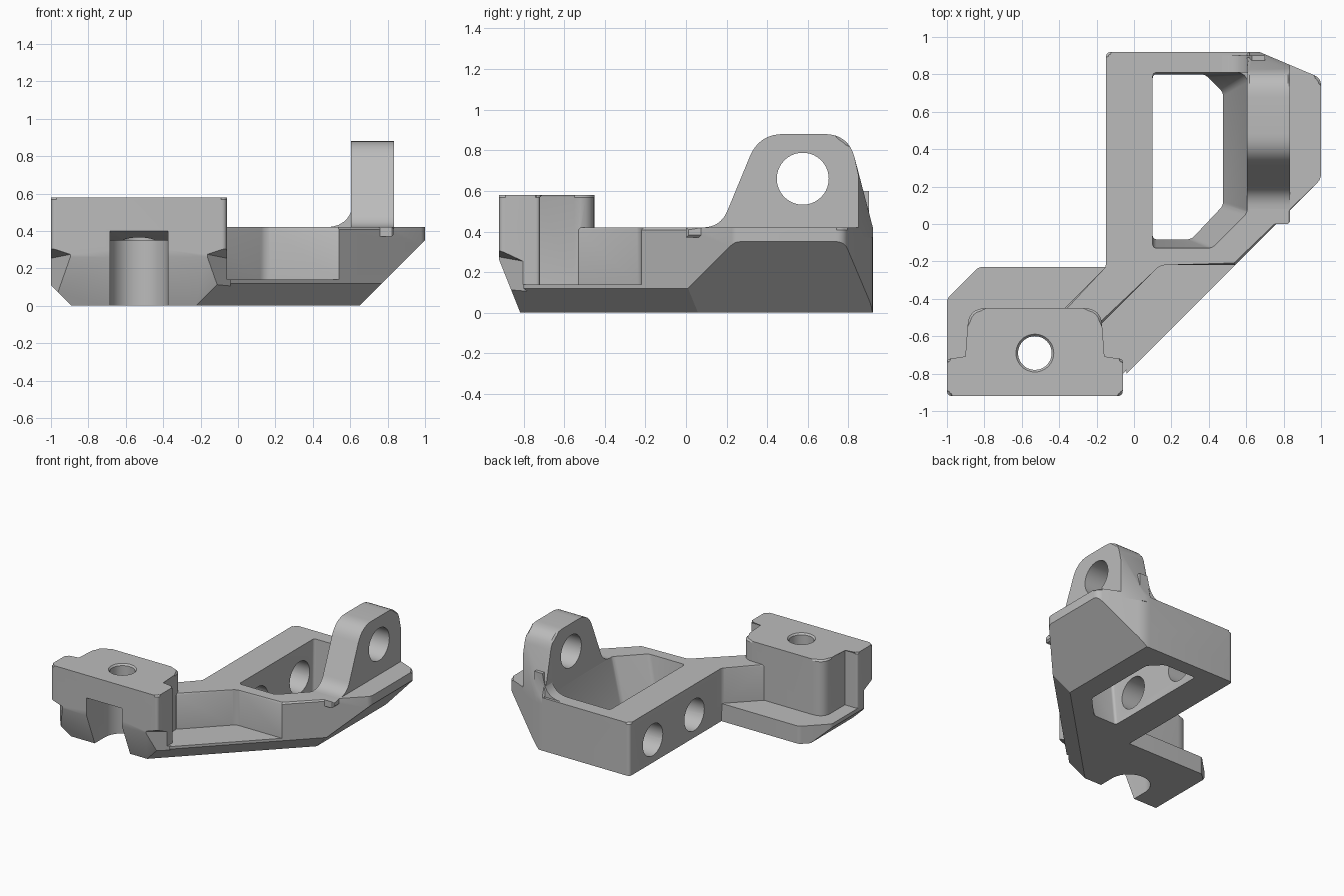
import bpy, bmesh, math
from mathutils import Vector

old = bpy.data.objects.get("Cube")
if old:
    bpy.data.objects.remove(old, do_unlink=True)

grey = bpy.data.materials.new("mid_grey")
grey.use_nodes = True
grey.diffuse_color = (0.5, 0.5, 0.5, 1)
grey.node_tree.nodes["Principled BSDF"].inputs["Base Color"].default_value = (0.5, 0.5, 0.5, 1)


def rounded(corners, steps=6):
    """Outline from (u, v[, radius]) corners, with soft corners where a radius is given."""
    out, n = [], len(corners)
    for i, c in enumerate(corners):
        p = Vector(c[:2])
        if len(c) < 3:
            out.append(p)
            continue
        a = p + (Vector(corners[i - 1][:2]) - p).normalized() * c[2]
        b = p + (Vector(corners[(i + 1) % n][:2]) - p).normalized() * c[2]
        for k in range(steps + 1):
            t = k / steps
            out.append(a * (1 - t) ** 2 + p * 2 * t * (1 - t) + b * t * t)
    return out


def loft(name, low, high, bevel=0, both=False, side_round=0):
    """Solid between two matching 3D loops."""
    bm = bmesh.new()
    a = [bm.verts.new(p) for p in low]
    b = [bm.verts.new(p) for p in high]
    caps = [bm.faces.new(b), bm.faces.new(a[::-1])]
    n = len(a)
    for i in range(n):
        j = (i + 1) % n
        bm.faces.new((a[i], a[j], b[j], b[i]))
    if side_round:
        edges = [bm.edges.get((a[i], b[i])) for i in range(n)]
        bmesh.ops.bevel(bm, geom=edges, offset=side_round, segments=4, profile=0.5, affect='EDGES')
    if bevel:
        edges = set(caps[0].edges) | (set(caps[1].edges) if both else set())
        bmesh.ops.bevel(bm, geom=list(edges), offset=bevel, segments=1, affect='EDGES')
    bmesh.ops.recalc_face_normals(bm, faces=bm.faces)
    mesh = bpy.data.meshes.new(name)
    bm.to_mesh(mesh)
    bm.free()
    mesh.materials.append(grey)
    obj = bpy.data.objects.new(name, mesh)
    bpy.context.collection.objects.link(obj)
    return obj


def prism(name, outline, lo, hi, axis='z', **kw):
    place = {'x': lambda p, d: (d, p[0], p[1]),
             'y': lambda p, d: (p[0], d, p[1]),
             'z': lambda p, d: (p[0], p[1], d)}[axis]
    return loft(name, [place(p, lo) for p in outline], [place(p, hi) for p in outline], **kw)


def circle(u, v, r, n=40):
    return [(u + r * math.cos(math.tau * i / n), v + r * math.sin(math.tau * i / n)) for i in range(n)]


def combine(body, tool, operation):
    mod = body.modifiers.new(operation.lower(), 'BOOLEAN')
    mod.operation, mod.solver, mod.object = operation, 'EXACT', tool
    bpy.context.view_layer.objects.active = body
    bpy.ops.object.modifier_apply(modifier=mod.name)
    bpy.data.objects.remove(tool, do_unlink=True)


def slice_off(body, point, normal):
    """Cut away everything beyond a plane."""
    n = Vector(normal).normalized()
    tool = prism("slice_cutter", [(-2, -2), (2, -2), (2, 2), (-2, 2)], 0, 3)
    tool.rotation_mode = 'QUATERNION'
    tool.rotation_quaternion = n.to_track_quat('Z', 'Y')
    tool.location = point
    bpy.context.view_layer.update()
    combine(body, tool, 'DIFFERENCE')


# Low base plate
body = prism("bracket_body", rounded([
    (-1, -0.92), (-0.06, -0.92), (-0.06, -0.82), (1, 0.24, 0.03), (1, 0.78, 0.04),
    (0.67, 0.92, 0.05), (-0.15, 0.92, 0.03), (-0.15, -0.23), (-0.83, -0.23, 0.02),
    (-1, -0.4, 0.02)]), 0, 0.14)

# Raised arm with its frame
arm = prism("raised_arm", rounded([
    (-0.17, -0.53), (0.14, -0.22, 0.03), (0.54, -0.22), (1, 0.24, 0.03), (1, 0.78, 0.04),
    (0.67, 0.92, 0.05), (-0.15, 0.92, 0.03), (-0.15, -0.23, 0.02), (-0.45, -0.53)]),
    0.08, 0.42, bevel=0.012)
combine(body, arm, 'UNION')

# Mounting block with front flange
block = prism("mounting_block", rounded([
    (-1, -0.92, 0.03), (-0.06, -0.92, 0.03), (-0.06, -0.72, 0.02), (-0.17, -0.72),
    (-0.17, -0.45, 0.1), (-0.89, -0.45, 0.1), (-0.89, -0.72), (-1, -0.72, 0.02)]),
    0.02, 0.58, bevel=0.012)
combine(body, block, 'UNION')

# Frame opening with sloping outer wall
low = [(0.1, 0.8), (0.1, -0.08), (0.3, -0.08), (0.47, 0.1), (0.47, 0.7), (0.37, 0.8)]
high = [(0.1, 0.81), (0.1, -0.13), (0.42, -0.13), (0.61, 0.06), (0.61, 0.78), (0.58, 0.81)]
opening = loft("opening_cutter", [(x, y, -0.02) for x, y in low],
               [(x, y, 0.43) for x, y in high], side_round=0.02)
combine(body, opening, 'DIFFERENCE')

# Upright lug and its corner gusset
lug = prism("lug", rounded([
    (0.0, 0.37), (0.0, 0.42), (0.17, 0.42, 0.09), (0.36, 0.88, 0.12),
    (0.8, 0.88, 0.12), (0.92, 0.42), (0.92, 0.37)], 8), 0.605, 0.835, 'x', bevel=0.012, both=True)
combine(body, lug, 'UNION')
gusset = prism("gusset", rounded([
    (0.42, 0.38), (0.42, 0.42), (0.59, 0.42, 0.12), (0.63, 0.6), (0.7, 0.6), (0.7, 0.38)]),
    0.81, 0.9, 'y')
combine(body, gusset, 'UNION')

# Sloping faces: outer side, diagonal, front, left end, back corner
for point, normal in [((0.65, 0, 0), (1, 0, -1)),
                      ((0.76, 0, 0.12), (1, -1, -1.41)),
                      ((0, -0.92, 0.26), (0, -1, -0.4)),
                      ((-1, 0, 0.11), (-1, 0, -1)),
                      ((0.67, 0.92, 0), (0.14, 0.33, 0))]:
    slice_off(body, point, normal)

# Undercut flange corners
for edge, side in ((-1, -1), (-0.06, 1)):
    tri = [(edge + side * 0.02, -0.95, 0.33), (edge - side * 0.13, -0.95, 0.28),
           (edge + side * 0.02, -0.78, 0.25)]
    combine(body, loft("corner_cutter", [(x, y, -0.1) for x, y, z in tri], tri), 'DIFFERENCE')

# Round-backed slot with rising roof, and the bolt hole above it
cx, cy, r = -0.53, -0.69, 0.155
arc = [(cx + r * math.cos(math.pi * i / 20), cy + r * math.sin(math.pi * i / 20)) for i in range(21)]
slot = prism("slot_cutter", [(cx - r, -1), (cx + r, -1)] + arc, -0.1, 0.35)
combine(body, slot, 'DIFFERENCE')
roof = prism("roof_cutter", [(-0.72, 0.3), (-0.96, 0.3), (-0.96, 0.41), (-0.72, 0.35)],
             cx - r, cx + r, 'x')
combine(body, roof, 'DIFFERENCE')
combine(body, prism("bolt_cutter", circle(cx, cy, 0.09), 0.2, 0.7), 'DIFFERENCE')
countersink = loft("countersink_cutter", [(x, y, 0.565) for x, y in circle(cx, cy, 0.088)],
                   [(x, y, 0.59) for x, y in circle(cx, cy, 0.11)])
combine(body, countersink, 'DIFFERENCE')

# Flat-topped lug hole and the two side wall holes
lug_hole = [(y, min(z, 0.787)) for y, z in circle(0.575, 0.66, 0.128)]
flat = [p for i, p in enumerate(lug_hole)
        if not (p[1] == 0.787 and lug_hole[i - 1][1] == 0.787 and lug_hole[(i + 1) % 40][1] == 0.787)]
combine(body, prism("lug_hole_cutter", flat, 0.5, 0.95, 'x'), 'DIFFERENCE')
for y in (0.11, 0.63):
    combine(body, prism("wall_hole_cutter", circle(y, 0.18, 0.125), -0.3, 0.2, 'x'), 'DIFFERENCE')

# Smooth the curves, keep the edges sharp
bpy.ops.object.select_all(action='DESELECT')
body.select_set(True)
bpy.context.view_layer.objects.active = body
bpy.ops.object.shade_smooth_by_angle(angle=math.radians(28))
